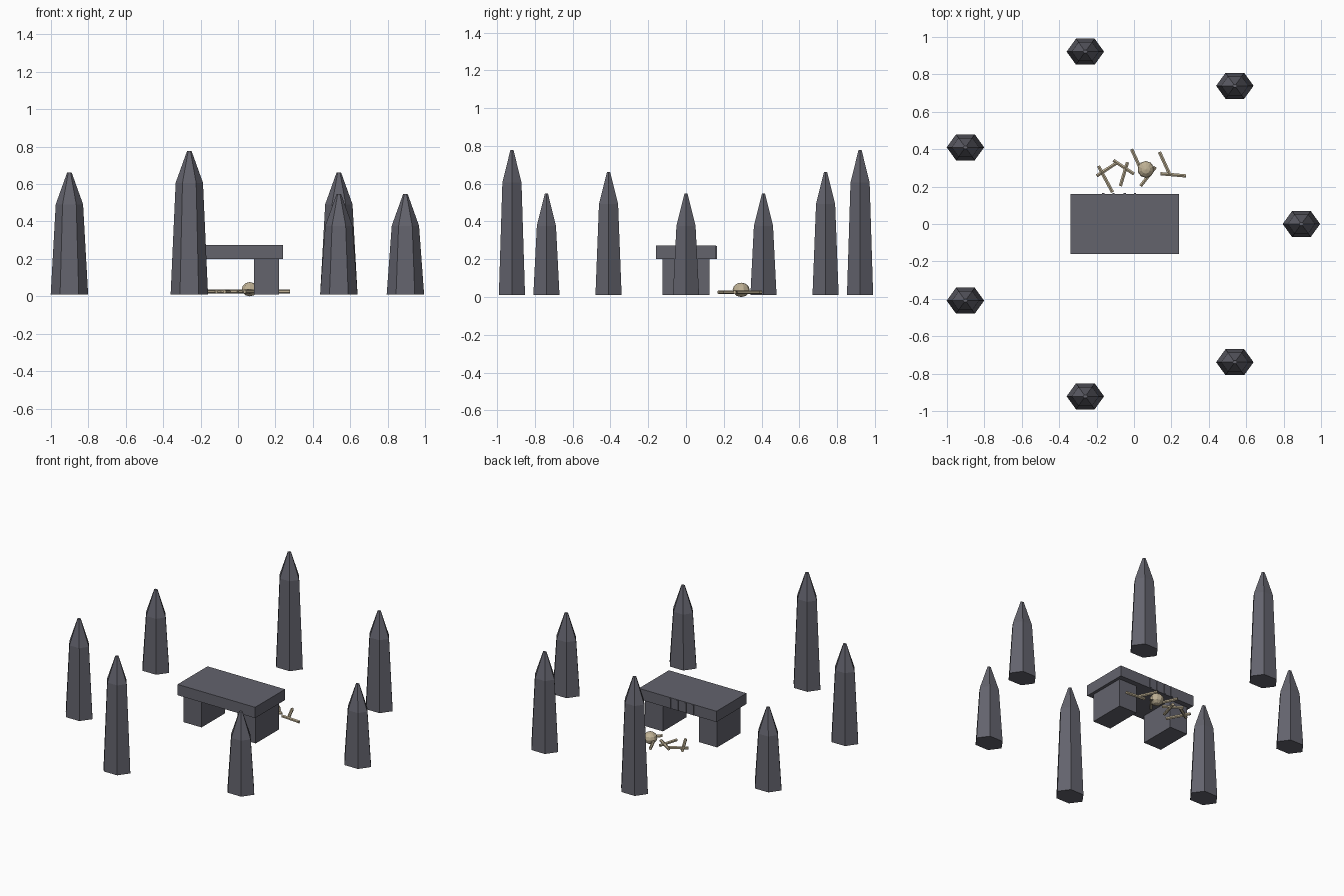
import bpy, bmesh, math
from mathutils import Vector, Matrix

if "Cube" in bpy.data.objects:
    bpy.data.objects.remove(bpy.data.objects["Cube"])


def material(name, rgb):
    m = bpy.data.materials.new(name)
    m.diffuse_color = (*rgb, 1)
    m.use_nodes = True
    m.node_tree.nodes["Principled BSDF"].inputs["Base Color"].default_value = m.diffuse_color
    return m


STONE = material("dark stone", (0.125, 0.125, 0.152))
BONE = material("old bone", (0.52, 0.44, 0.30))


def add(name, bm, mat):
    bmesh.ops.recalc_face_normals(bm, faces=bm.faces)
    me = bpy.data.meshes.new(name)
    bm.to_mesh(me)
    bm.free()
    me.materials.append(mat)
    ob = bpy.data.objects.new(name, me)
    bpy.context.collection.objects.link(ob)
    return ob


def box(name, lo, hi, mat):
    lo, hi = Vector(lo), Vector(hi)
    bm = bmesh.new()
    bmesh.ops.create_cube(bm, size=1, matrix=Matrix.Translation((lo + hi) / 2)
                          @ Matrix.Diagonal((*(hi - lo), 1)))
    return add(name, bm, mat)


def standing_stone(name, cx, cy, h):
    # flattened hexagonal shaft with a pointed cap
    bm = bmesh.new()
    rings = []
    for z, r in ((0.01, 0.1), (h - 0.17, 0.073), (h, 0.012)):
        rings.append([bm.verts.new((cx + r * math.cos(i * math.pi / 3),
                                    cy + 0.8 * r * math.sin(i * math.pi / 3), z))
                      for i in range(6)])
    for a, b in zip(rings, rings[1:]):
        for i in range(6):
            j = (i + 1) % 6
            bm.faces.new((a[i], a[j], b[j], b[i]))
    bm.faces.new(rings[0][::-1])
    bm.faces.new(rings[-1])
    return add(name, bm, STONE)


# ring of seven stones in three repeating heights
CX = -0.05
for k in range(7):
    a = k * math.tau / 7
    standing_stone(f"standing_stone_{k + 1}", CX + 0.945 * math.cos(a),
                   0.945 * math.sin(a), (0.547, 0.662, 0.777)[k % 3])

# altar: slab on two block legs
box("altar_slab", (CX - 0.29, -0.16, 0.2), (CX + 0.29, 0.16, 0.273), STONE)
for side, s in (("left", -1), ("right", 1)):
    x0, x1 = sorted((CX + s * 0.135, CX + s * 0.27))
    box(f"altar_leg_{side}", (x0, -0.125, 0.01), (x1, 0.125, 0.2), STONE)

# thin raised strips on the slab's back edge
for i, x in enumerate((-0.165, -0.11, -0.05, 0.005)):
    box(f"edge_strip_{i + 1}", (x - 0.006, 0.158, 0.202), (x + 0.006, 0.165, 0.27), STONE)

# scattered bones: start and end in plan
BONES = [(-0.20, 0.257, -0.095, 0.325), (-0.19, 0.31, -0.115, 0.17),
         (-0.11, 0.34, 0.0, 0.267), (-0.035, 0.33, -0.073, 0.203),
         (-0.013, 0.40, 0.04, 0.285), (0.115, 0.305, 0.035, 0.203),
         (0.136, 0.385, 0.19, 0.267), (0.142, 0.269, 0.278, 0.257)]
for i, (x0, y0, x1, y1) in enumerate(BONES):
    d = Vector((x1 - x0, y1 - y0, 0))
    mid = Vector(((x0 + x1) / 2, (y0 + y1) / 2, 0.025))
    bm = bmesh.new()
    bmesh.ops.create_cone(bm, cap_ends=True, segments=6, radius1=0.01, radius2=0.01,
                          depth=d.length, matrix=Matrix.Translation(mid)
                          @ d.to_track_quat('Z', 'Y').to_matrix().to_4x4())
    add(f"bone_{i + 1}", bm, BONE)

# skull
bm = bmesh.new()
bmesh.ops.create_uvsphere(bm, u_segments=10, v_segments=6, radius=1,
                          matrix=Matrix.Translation((0.063, 0.292, 0.038))
                          @ Matrix.Diagonal((0.045, 0.045, 0.038, 1)))
add("skull", bm, BONE)
